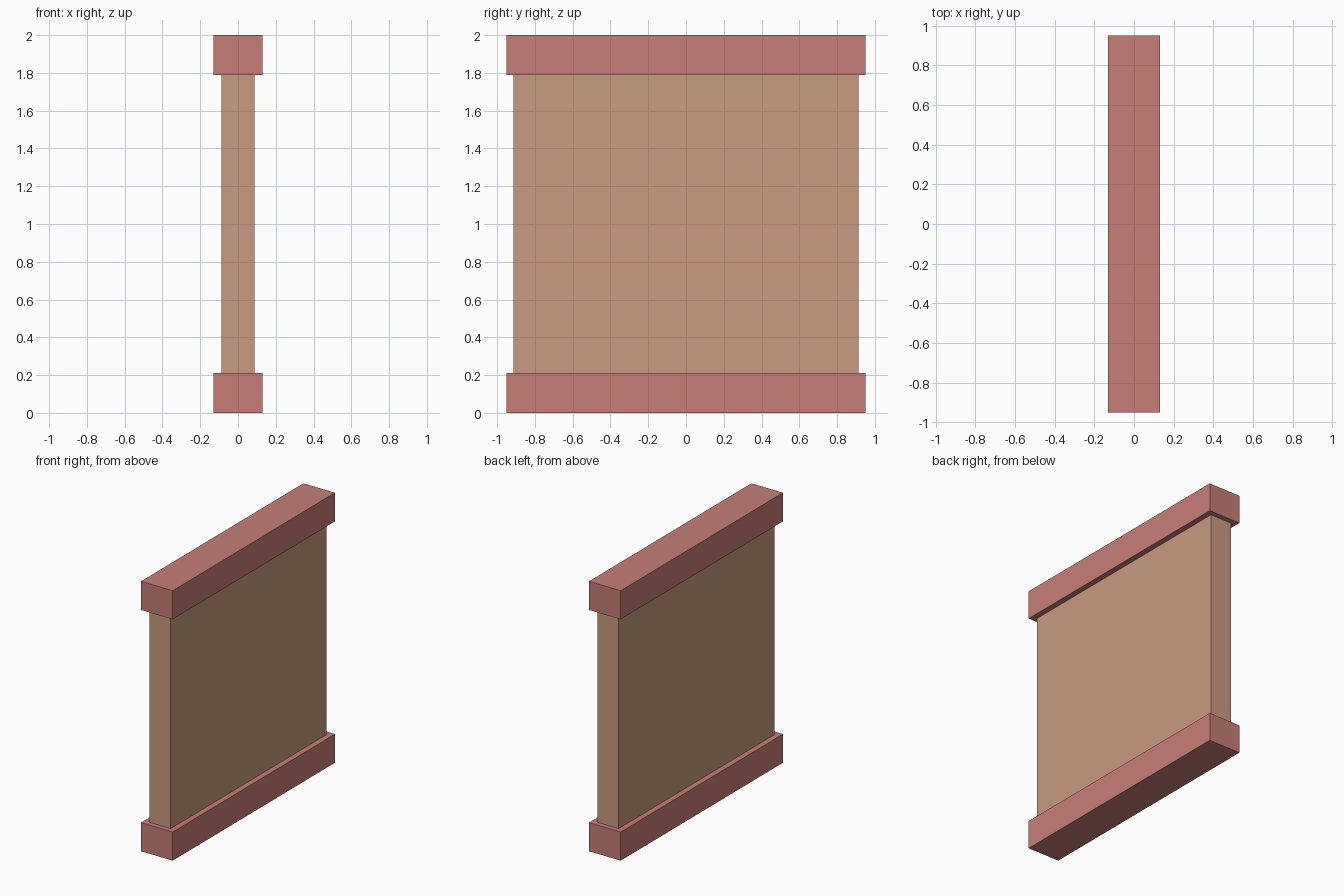
import bpy

if "Cube" in bpy.data.objects:
    bpy.data.objects.remove(bpy.data.objects["Cube"])


def material(name, color):
    m = bpy.data.materials.new(name)
    m.diffuse_color = (*color, 1)
    m.use_nodes = True
    m.node_tree.nodes["Principled BSDF"].inputs["Base Color"].default_value = m.diffuse_color
    return m


def box(name, size, z_centre, mat):
    bpy.ops.mesh.primitive_cube_add(size=1, location=(0, 0, z_centre))
    ob = bpy.context.object
    ob.name = name
    ob.scale = size
    bpy.ops.object.transform_apply(location=False, rotation=False, scale=True)
    ob.data.materials.append(mat)
    return ob


HEIGHT, RAIL_H = 2.0, 0.212
red = material("rail_red", (0.57, 0.21, 0.18))
tan = material("panel_tan", (0.58, 0.33, 0.22))

# Wall panel between the two rails
box("wall_panel", (0.175, 1.825, HEIGHT - 2 * RAIL_H), HEIGHT / 2, tan)

# Overhanging base and cap rails
for name, z in (("base_rail", RAIL_H / 2), ("cap_rail", HEIGHT - RAIL_H / 2)):
    box(name, (0.26, 1.90, RAIL_H), z, red)
